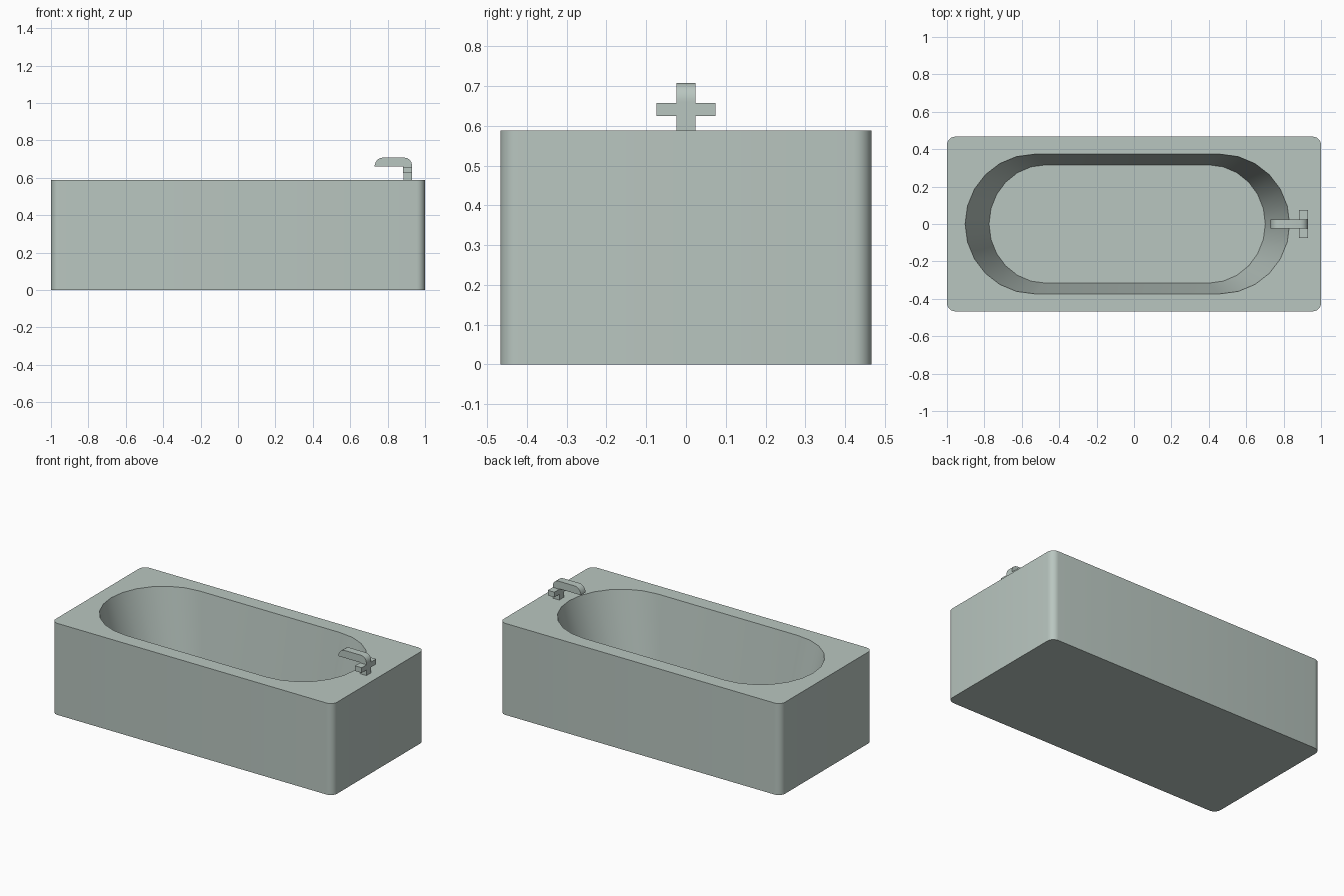
import bpy
import bmesh
from math import radians, cos, sin, pi

cube = bpy.data.objects.get("Cube")
if cube:
    bpy.data.objects.remove(cube, do_unlink=True)

enamel = bpy.data.materials.new("grey_green_enamel")
enamel.use_nodes = True
colour = (0.485, 0.565, 0.527, 1)
enamel.diffuse_color = colour
enamel.node_tree.nodes["Principled BSDF"].inputs["Base Color"].default_value = colour

TOP = 0.588      # rim height
FLOOR = 0.09     # basin floor height


def arc(cx, cy, rx, ry, start, end, steps):
    angles = [radians(start + (end - start) * i / steps) for i in range(steps + 1)]
    return [(cx + rx * cos(a), cy + ry * sin(a)) for a in angles]


def rounded_box(x, y, r):
    pts = []
    for i, (sx, sy) in enumerate([(1, 1), (-1, 1), (-1, -1), (1, -1)]):
        pts += arc(sx * (x - r), sy * (y - r), r, r, 90 * i, 90 * i + 90, 6)
    return pts


def stadium(x0, x1, r_end, r_side):
    return (arc(x1 - r_end, 0, r_end, r_side, -90, 90, 12)
            + arc(x0 + r_end, 0, r_end, r_side, 90, 270, 12))


def ring(bm, pts, z):
    return [bm.verts.new((x, y, z)) for x, y in pts]


def walls(bm, a, b):
    for i in range(len(a)):
        j = (i + 1) % len(a)
        bm.faces.new((a[i], a[j], b[j], b[i]))


def finish(bm, name):
    bmesh.ops.recalc_face_normals(bm, faces=bm.faces)
    mesh = bpy.data.meshes.new(name)
    bm.to_mesh(mesh)
    bm.free()
    obj = bpy.data.objects.new(name, mesh)
    mesh.materials.append(enamel)
    bpy.context.collection.objects.link(obj)
    bpy.ops.object.select_all(action="DESELECT")
    obj.select_set(True)
    bpy.context.view_layer.objects.active = obj
    bpy.ops.object.shade_smooth_by_angle(angle=radians(35))
    return obj


# Tub: outer shell, sunken basin and the flat rim between them
bm = bmesh.new()
outer = rounded_box(1, 0.467, 0.045)
base, edge = ring(bm, outer, 0), ring(bm, outer, TOP)
lip = ring(bm, stadium(-0.903, 0.832, 0.37, 0.373), TOP)
floor = ring(bm, stadium(-0.775, 0.702, 0.302, 0.316), FLOOR)
walls(bm, base, edge)
walls(bm, floor, lip)
bm.faces.new(base[::-1])
bm.faces.new(floor)
rim_edges = [bm.edges.get((loop[i - 1], loop[i]))
             for loop in (edge, lip) for i in range(len(loop))]
bmesh.ops.triangle_fill(bm, edges=rim_edges, use_beauty=True, normal=(0, 0, 1))
finish(bm, "bathtub")

# Spout: side profile with rounded ends, extruded across y
profile = ([(0.73, 0.66), (0.93, 0.66)]
           + arc(0.89, 0.668, 0.04, 0.04, 0, 90, 4)
           + arc(0.775, 0.66, 0.045, 0.048, 90, 165, 4))
bm = bmesh.new()
sides = [[bm.verts.new((x, y, z)) for x, z in profile] for y in (-0.024, 0.024)]
walls(bm, *sides)
for side in sides:
    bm.faces.new(side)
finish(bm, "tap_spout")


# Stem and cross handle
def box(name, centre, size):
    bm = bmesh.new()
    bmesh.ops.create_cube(bm, size=1)
    bmesh.ops.scale(bm, vec=size, verts=bm.verts)
    bmesh.ops.translate(bm, vec=centre, verts=bm.verts)
    finish(bm, name)


box("tap_stem", (0.907, 0, 0.623), (0.046, 0.048, 0.074))
box("tap_handle", (0.907, 0, 0.641), (0.047, 0.148, 0.033))
